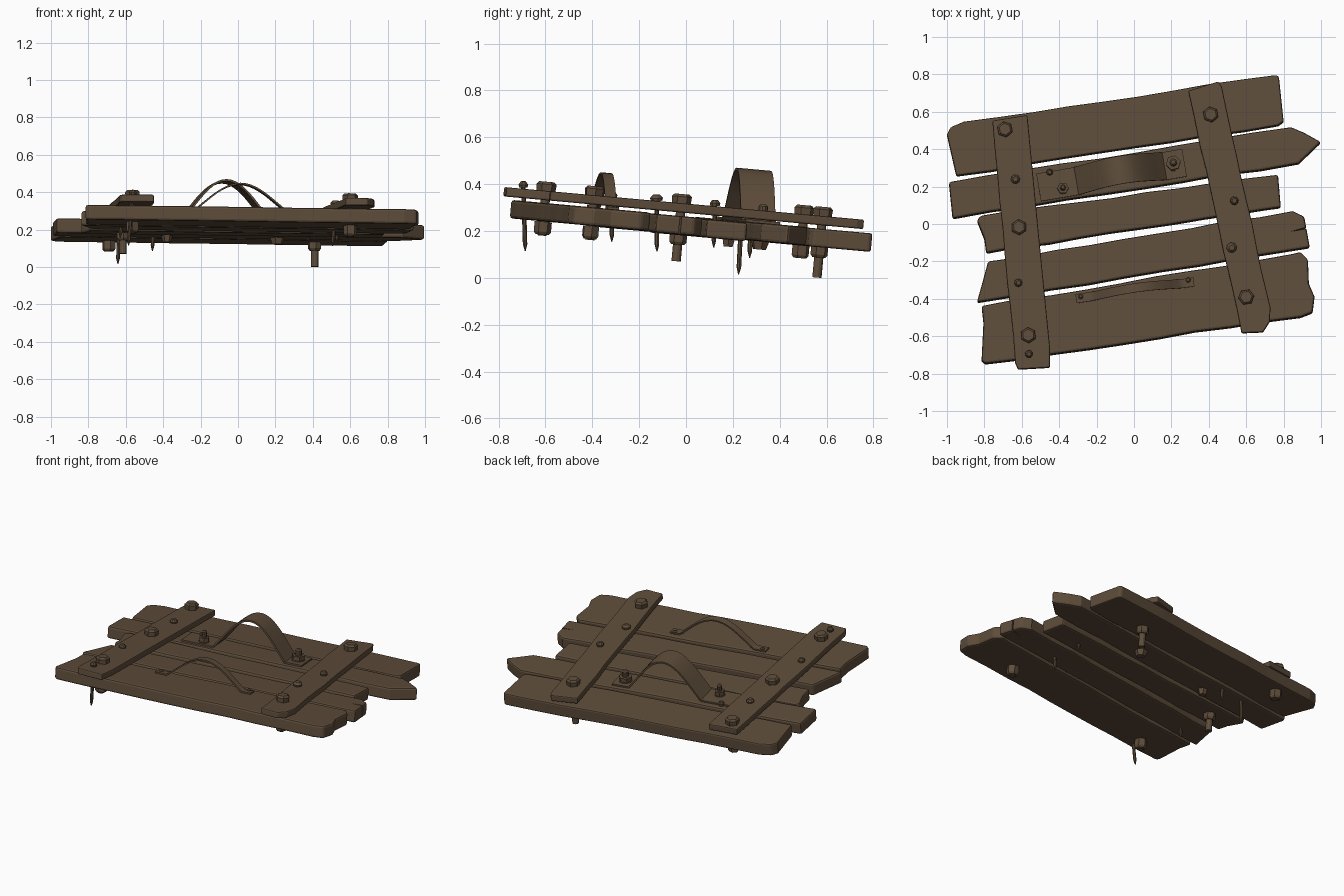
import bpy, bmesh, math, random
from mathutils import Matrix, Vector

if "Cube" in bpy.data.objects:
    bpy.data.objects.remove(bpy.data.objects["Cube"])

random.seed(4)
brown = bpy.data.materials.new("weathered brown")
brown.diffuse_color = (0.112, 0.074, 0.043, 1)
brown.use_nodes = True
brown.node_tree.nodes["Principled BSDF"].inputs["Base Color"].default_value = brown.diffuse_color

# the whole hatch leans down slightly towards the back
PIVOT = Vector((0, 0, 0.26))
TILT = (Matrix.Translation(PIVOT) @ Matrix.Rotation(math.radians(-5.2), 4, 'X')
        @ Matrix.Translation(-PIVOT))


def make(name, bm, bevel=0, segments=1):
    bmesh.ops.recalc_face_normals(bm, faces=bm.faces)
    me = bpy.data.meshes.new(name)
    bm.to_mesh(me)
    bm.free()
    me.materials.append(brown)
    ob = bpy.data.objects.new(name, me)
    bpy.context.collection.objects.link(ob)
    ob.matrix_world = TILT
    if bevel:
        m = ob.modifiers.new("worn edges", 'BEVEL')
        m.width, m.segments = bevel, segments
        m.limit_method, m.angle_limit = 'ANGLE', math.radians(40)
    return ob


def board(name, outline, z0, z1, bevel, jitter):
    """Extruded outline whose long edges are split up and made uneven."""
    pts = []
    for i, p in enumerate(outline):
        a, b = Vector(p), Vector(outline[(i + 1) % len(outline)])
        pts.append(a)
        if (b - a).length > 1:
            side = Vector((a.y - b.y, b.x - a.x)).normalized()
            for k in range(1, 9):
                pts.append(a.lerp(b, k / 9) + side * random.uniform(-jitter, jitter))
    bm = bmesh.new()
    f = bm.faces.new([bm.verts.new((p.x, p.y, z0)) for p in pts])
    ext = bmesh.ops.extrude_face_region(bm, geom=[f])
    for v in ext['geom']:
        if isinstance(v, bmesh.types.BMVert):
            v.co.z = z1
    return make(name, bm, bevel, 2)


# five long planks, back to front
planks = [
    [(-1.0, .48), (-.98, .52), (-.91, .55), (.76, .80), (.775, .79), (.80, .55), (.77, .53), (-.95, .26)],
    [(-.99, .225), (.84, .52), (.91, .49), (1.0, .44), (.88, .325), (-.97, .03)],
    [(-.84, .02), (-.82, .045), (.77, .265), (.785, .09), (.71, .08), (-.79, -.155), (-.80, -.08)],
    [(-.78, -.20), (.85, .07), (.91, .04), (.94, -.125), (-.84, -.42), (-.815, -.33)],
    [(-.815, -.44), (.85, -.16), (.89, -.15), (.93, -.19), (.935, -.32), (.965, -.39),
     (.955, -.475), (.89, -.50), (-.80, -.75), (-.815, -.73), (-.805, -.53)],
]
boards = []
for i, (outline, dz) in enumerate(zip(planks, (.0, .002, -.003, .0, .003))):
    boards.append(board(f"plank_{i + 1}", outline, .183 + dz, .262 + dz, .012, .006))

# split in the end of the fourth plank
bm = bmesh.new()
lo = [bm.verts.new((x, y, .1)) for x, y in ((.84, -.04), (1.0, -.012), (1.0, .005))]
f = bm.faces.new(lo)
for v in bmesh.ops.extrude_face_region(bm, geom=[f])['geom']:
    if isinstance(v, bmesh.types.BMVert):
        v.co.z = .4
cutter = make("split_cutter", bm)
cutter.hide_render = True
cutter.display_type = 'WIRE'
cut = boards[3].modifiers.new("split", 'BOOLEAN')
cut.operation, cut.object = 'DIFFERENCE', cutter

# two cross battens lying over the planks
board("batten_left", [(-.757, .55), (-.57, .58), (-.515, 0), (-.45, -.66), (-.45, -.775), (-.62, -.785),
                      (-.635, -.75)], .277, .317, .007, .003)
board("batten_right", [(.29, .71), (.45, .76), (.47, .73), (.71, -.37), (.73, -.455), (.725, -.53),
                       (.69, -.585), (.575, -.59)], .277, .317, .007, .003)


def stack(name, x, y, rings, lean=0.0):
    """Fastener made of stacked cones: (sides, radius low, radius high, z low, z high)."""
    bm = bmesh.new()
    spin = random.uniform(0, 1)
    for n, r0, r1, z0, z1 in rings:
        bmesh.ops.create_cone(bm, cap_ends=True, segments=n, radius1=r0, radius2=r1, depth=z1 - z0,
                              matrix=Matrix.Translation((0, 0, (z0 + z1) / 2 - .3))
                              @ Matrix.Rotation(spin, 4, 'Z'))
    bm.transform(Matrix.Translation((x, y, .3)) @ Matrix.Rotation(lean, 4, 'X')
                 @ Matrix.Rotation(lean * .7, 4, 'Y'))
    return make(name, bm)


# hex bolts through the battens: x, y, bottom of the shank
for i, (x, y, end) in enumerate([(-.69, .50, .14), (-.615, -.025, .068), (-.565, -.605, .125),
                                 (.41, .58, .053), (.60, -.40, .125)]):
    nut = .135 if end > .1 else .145
    stack(f"batten_bolt_{i + 1}", x, y, [
        (6, .040, .043, .315, .345), (6, .043, .032, .345, .356),
        (12, .020, .020, end, .32),
        (6, .028, .037, nut - .006, nut + .006), (6, .037, .037, nut + .006, .185)])

# nails: x, y, head radius, head height, tip height, lean
for i, (x, y, r, top, tip, lean) in enumerate([
        (-.635, .235, .025, .325, .036, .04), (-.62, -.32, .022, .325, .125, .08),
        (-.565, -.70, .021, .335, .05, .12), (.535, .12, .023, .33, .14, .06),
        (.52, -.13, .028, .33, .10, .10), (-.45, .275, .018, .275, .11, .06)]):
    stack(f"nail_{i + 1}", x, y, [
        (8, r * .9, r, top - .012, top), (8, r, r * .55, top, top + .014),
        (8, .010, .010, tip + .03, top), (8, .002, .010, tip, tip + .03)], lean)

# nut and stud at each foot of the big handle
for i, (x, y, r) in enumerate([(-.38, .19, .031), (.21, .325, .04)]):
    stack(f"handle_bolt_{i + 1}", x, y, [
        (12, r * 1.05, r * 1.05, .27, .277), (6, r, r, .277, .303),
        (10, r * .5, r * .5, .15, .335), (10, r * .5, r * .3, .335, .343),
        (6, r * .7, r, .15, .185)])
# small rivets of the thin handle
for i, (x, y) in enumerate([(-.285, -.39), (.29, -.302)]):
    stack(f"handle_rivet_{i + 1}", x, y, [(8, .014, .014, .262, .277), (8, .014, .008, .277, .283)])


def strap(name, start, end, width, rise, a, b, thick, base):
    """Bent strip from start to end, arching between fractions a and b of its length."""
    start, end = Vector(start), Vector(end)
    along = (end - start).normalized()
    side = Vector((-along.y, along.x))
    total = (end - start).length
    path = [(0, 0)]
    for k in range(21):
        t = k / 20
        # flared feet and a round crown
        h = math.sin(math.pi * t) ** 1.15
        path.append(((a + (b - a) * t) * total, rise * h))
    path.append((total, 0))
    bm = bmesh.new()
    rows = []
    for i, (u, z) in enumerate(path):
        p, q = path[max(i - 1, 0)], path[min(i + 1, len(path) - 1)]
        n = Vector((p[1] - q[1], q[0] - p[0])).normalized() * thick
        row = []
        for s, k in ((-1, 0), (1, 0), (1, 1), (-1, 1)):
            c = start + along * (u + n.x * k) + side * (s * width / 2)
            row.append(bm.verts.new((c.x, c.y, base + z + n.y * k)))
        rows.append(row)
    for r, s in zip(rows, rows[1:]):
        for j in range(4):
            bm.faces.new((r[j], r[(j + 1) % 4], s[(j + 1) % 4], s[j]))
    bm.faces.new(rows[0])
    bm.faces.new(rows[-1])
    ob = make(name, bm)
    bpy.ops.object.select_all(action='DESELECT')
    ob.select_set(True)
    bpy.context.view_layer.objects.active = ob
    bpy.ops.object.shade_smooth_by_angle(angle=math.radians(40))


# wide handle at the back, thin handle at the front
strap("big_handle", (-.51, .195), (.27, .328), .15, .215, .26, .86, .011, .263)
strap("small_handle", (-.31, -.402), (.32, -.312), .048, .143, .12, .90, .009, .265)
